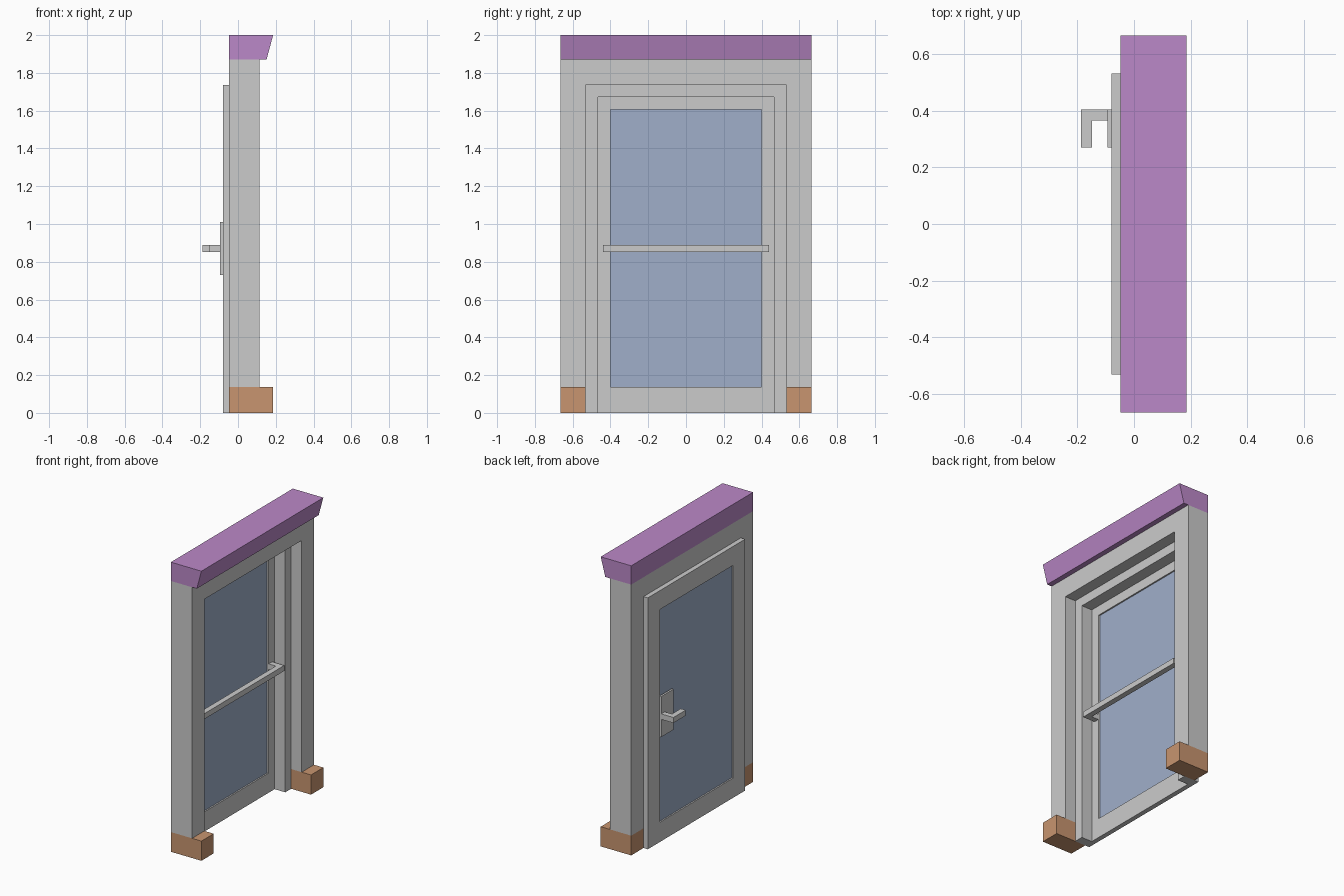
import bpy, bmesh
from mathutils import Vector

if "Cube" in bpy.data.objects:
    bpy.data.objects.remove(bpy.data.objects["Cube"])

# Depth levels along x
BACK, WALL, STEP, FACE, FRONT = -0.08, -0.047, 0.034, 0.115, 0.186


def material(name, rgb):
    m = bpy.data.materials.new(name)
    m.diffuse_color = (*rgb, 1)
    m.use_nodes = True
    m.node_tree.nodes["Principled BSDF"].inputs["Base Color"].default_value = m.diffuse_color
    return m


def prism(name, pts, axis, lo, hi, mat=None):
    """Extrude a flat outline: axis x takes (y, z), y takes (x, z), z takes (x, y)."""
    place = {'x': lambda a, b, t: (t, a, b),
             'y': lambda a, b, t: (a, t, b),
             'z': lambda a, b, t: (a, b, t)}[axis]
    bm = bmesh.new()
    face = bm.faces.new([bm.verts.new(place(a, b, lo)) for a, b in pts])
    ext = bmesh.ops.extrude_face_region(bm, geom=[face])
    verts = [v for v in ext['geom'] if isinstance(v, bmesh.types.BMVert)]
    bmesh.ops.translate(bm, verts=verts, vec=Vector(place(0, 0, hi - lo)))
    return finish(name, bm, mat)


def finish(name, bm, mat=None):
    bmesh.ops.recalc_face_normals(bm, faces=bm.faces)
    me = bpy.data.meshes.new(name)
    bm.to_mesh(me)
    bm.free()
    ob = bpy.data.objects.new(name, me)
    bpy.context.collection.objects.link(ob)
    if mat:
        me.materials.append(mat)
    return ob


def rect(a0, a1, b0, b1):
    return [(a0, b0), (a1, b0), (a1, b1), (a0, b1)]


def arch(w_out, top_out, w_in, top_in, bottom):
    """Outline of two jambs and a head, open at the bottom."""
    return [(-w_out, bottom), (-w_out, top_out), (w_out, top_out), (w_out, bottom),
            (w_in, bottom), (w_in, top_in), (-w_in, top_in), (-w_in, bottom)]


def ring(name, outer, inner, lo, hi):
    """Rectangular frame with a hole, extruded along x."""
    bm = bmesh.new()
    loops = [[bm.verts.new((x, y, z)) for y, z in pts]
             for pts, x in ((outer, lo), (outer, hi), (inner, hi), (inner, lo))]
    for k in range(4):
        p, q = loops[k], loops[(k + 1) % 4]
        for i in range(4):
            j = (i + 1) % 4
            bm.faces.new((p[i], p[j], q[j], q[i]))
    return finish(name, bm)


purple = material("cornice_purple", (0.50, 0.25, 0.58))
orange = material("plinth_orange", (0.58, 0.30, 0.16))
blue = material("glass_blue", (0.35, 0.43, 0.59))

# Surround: outer casing and the stepped inner jamb
prism("casing", arch(0.665, 1.87, 0.531, 1.736, 0.136), 'x', WALL, FACE)
prism("inner_jamb", arch(0.531, 1.736, 0.467, 1.672, 0), 'x', WALL, STEP)

# Cornice with sloping front, plinth blocks
prism("cornice", [(WALL, 1.87), (0.151, 1.87), (FRONT, 2), (WALL, 2)],
      'y', -0.665, 0.665, purple)
for side, y0 in (("left", -0.665), ("right", 0.531)):
    prism(side + "_plinth", rect(WALL, FRONT, 0, 0.136), 'y', y0, y0 + 0.134, orange)

# Door leaf with glazed opening
opening = rect(-0.4, 0.4, 0.136, 1.605)
ring("door_leaf", rect(-0.531, 0.531, 0, 1.736), opening, BACK, WALL)
prism("glass", opening, 'x', -0.07, -0.057, blue)

# Full-width pull bar on the outer face
a, b, t = WALL, 0.046, 0.038
prism("pull_bar", [(a, -0.44), (b, -0.44), (b, 0.44), (a, 0.44),
                   (a, 0.44 - t), (b - t, 0.44 - t), (b - t, t - 0.44), (a, t - 0.44)],
      'z', 0.852, 0.89)

# Lever handle and its plate on the inner face
prism("handle_plate", rect(-0.094, BACK, 0.27, 0.404), 'z', 0.73, 1.01)
prism("lever_handle", [(-0.094, 0.404), (-0.187, 0.404), (-0.187, 0.27),
                       (-0.149, 0.27), (-0.149, 0.366), (-0.094, 0.366)],
      'z', 0.852, 0.89)
